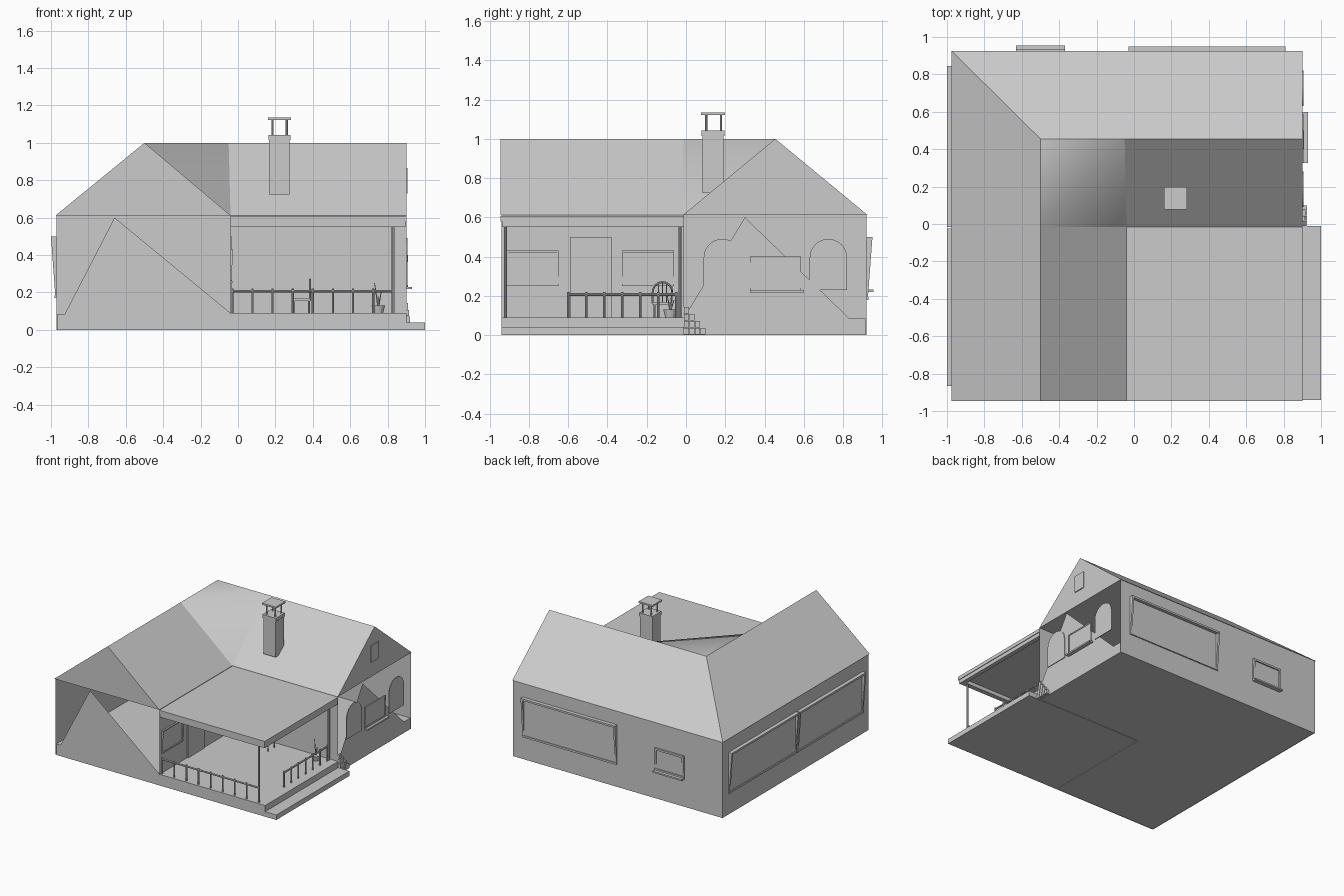
import bpy, bmesh, math
from mathutils import Vector

cube = bpy.data.objects.get("Cube")
if cube:
    bpy.data.objects.remove(cube, do_unlink=True)

grey = bpy.data.materials.new("plain_grey")
grey.use_nodes = True
COLOUR = (0.6, 0.6, 0.6, 1)
grey.diffuse_color = COLOUR
grey.node_tree.nodes["Principled BSDF"].inputs["Base Color"].default_value = COLOUR


def mesh(name, verts, faces, smooth=False, fix=False):
    me = bpy.data.meshes.new(name)
    me.from_pydata(verts, [], faces)
    if fix:
        bm = bmesh.new()
        bm.from_mesh(me)
        bmesh.ops.recalc_face_normals(bm, faces=bm.faces)
        bm.to_mesh(me)
        bm.free()
    me.materials.append(grey)
    for p in me.polygons:
        p.use_smooth = smooth
    ob = bpy.data.objects.new(name, me)
    bpy.context.collection.objects.link(ob)
    return ob


def prism(name, outline, offset):
    """Extrude a closed outline along an offset vector."""
    n = len(outline)
    low = [Vector(p) for p in outline]
    faces = [list(range(n)), list(range(n, 2 * n))]
    faces += [[i, (i + 1) % n, (i + 1) % n + n, i + n] for i in range(n)]
    return mesh(name, low + [p + Vector(offset) for p in low], faces, fix=True)


def box(name, x, y, z):
    return prism(name, [(x[0], y[0], z[0]), (x[1], y[0], z[0]), (x[1], y[1], z[0]),
                        (x[0], y[1], z[0])], (0, 0, z[1] - z[0]))


def rod(name, a, b, r, r2=None, sides=8):
    a, b = Vector(a), Vector(b)
    bm = bmesh.new()
    bmesh.ops.create_cone(bm, cap_ends=True, segments=sides, radius1=r,
                          radius2=r if r2 is None else r2, depth=(b - a).length)
    me = bpy.data.meshes.new(name)
    bm.to_mesh(me)
    bm.free()
    me.materials.append(grey)
    ob = bpy.data.objects.new(name, me)
    ob.location = (a + b) / 2
    ob.rotation_euler = (b - a).to_track_quat("Z", "Y").to_euler()
    bpy.context.collection.objects.link(ob)


def side_map(axis, pos, sign):
    """Map (along, height, outward) onto a wall."""
    if axis == "x":
        return lambda u, z, d: (pos + sign * d, u, z)
    return lambda u, z, d: (u, pos + sign * d, z)


def panel(name, at, u, z, depth):
    pts = [at(u[0], z[0], 0), at(u[1], z[0], 0), at(u[1], z[1], 0), at(u[0], z[1], 0)]
    prism(name, pts, Vector(at(0, 0, depth)) - Vector(at(0, 0, 0)))


def window(name, at, u, z, depth, bar=0.015):
    """Glass, sill, head and tapering cheeks."""
    panel(name + "_glass", at, u, z, 0.004)
    panel(name + "_sill", at, u, (z[0], z[0] + bar), 0.01)
    panel(name + "_head", at, u, (z[1] - bar, z[1]), depth)
    for start in (u[0], u[1] - bar):
        cheek = [at(start, z[0], 0), at(start, z[0], 0.006),
                 at(start, z[1], depth), at(start, z[1], 0)]
        prism(name + "_cheek", cheek, Vector(at(bar, 0, 0)) - Vector(at(0, 0, 0)))


# Roof: two wings, a hip at the back corner, and a folded patch in the valley
P = dict(A=(-.975, -.945, .612), B=(-.5, -.945, 1), C=(-.04, -.945, .612),
         D=(-.04, -.015, .612), E=(.9, -.015, .612), F=(.9, .455, 1),
         G=(.9, .925, .612), H=(-.975, .925, .612), J=(-.5, .455, 1),
         K=(-.5, -.015, 1), L=(-.05, .455, 1))


def lettered(name, faces, smooth=False):
    keys = sorted(P)
    used = [k for k in keys if k in "".join(faces)]
    mesh(name, [P[k] for k in used], [[used.index(c) for c in f] for f in faces], smooth)


lettered("roof", ["ABJKH"[:3] + "H", "BCDK", "DEFL", "GHJF", "ACB", "EGF", "AHGEDC"])
lettered("roof_valley", ["KDL", "KLJ"], True)

# Outer and porch walls; the front and side sheets are partly open
TOP = 0.612
walls = {
    "left_wall": [(-.97, .92, 0), (-.97, -.94, 0), (-.97, -.94, TOP), (-.97, .92, TOP)],
    "back_wall": [(.9, .92, 0), (-.97, .92, 0), (-.97, .92, TOP), (.9, .92, TOP)],
    "front_wall": [(-.97, -.94, 0), (-.04, -.94, 0), (-.04, -.94, .09), (-.66, -.94, .6)],
    "side_wall": [(.9, -.01, 0), (.9, .92, 0), (.9, .3, .6), (.9, -.01, .09)],
    "porch_left_wall": [(-.04, -.94, 0), (-.04, -.01, 0), (-.04, -.01, TOP), (-.04, -.94, TOP)],
    "porch_back_wall": [(-.04, -.01, 0), (.9, -.01, 0), (.9, -.01, TOP), (-.04, -.01, TOP)],
}
for name, pts in walls.items():
    mesh(name, pts, [[0, 1, 2, 3]])

# Floors, step and porch roof
box("house_floor", (-.965, .895), (-.005, .915), (0, .085))
box("wing_floor", (-.965, -.045), (-.935, -.005), (0, .085))
box("porch_floor", (-.04, .9), (-.94, -.01), (0, .09))
box("porch_step", (.9, 1), (-.94, -.01), (0, .04))
box("porch_roof", (-.04, .9), (-.945, -.01), (.58, .608))
box("porch_beam_front", (-.04, .895), (-.938, -.9), (.55, .58))
box("porch_beam_side", (.86, .895), (-.938, -.01), (.55, .58))

# Windows on the outer walls
left, back = side_map("x", -.97, -1), side_map("y", .92, 1)
right, porch = side_map("x", .9, 1), side_map("x", -.04, 1)
window("left_front_window", left, (-.865, -.025), (.17, .5), .03)
window("left_back_window", left, (-.015, .845), (.17, .5), .03)
window("back_long_window", back, (-.03, .81), (.18, .5), .03)
window("back_small_window", back, (-.63, -.37), (.23, .41), .015)
panel("back_small_sill", back, (-.63, -.37), (.22, .232), .035)

# Side wall: arched windows, middle window with sill, attic window
for y in (.185, .725):
    arch = [right(y - .095, .23, 0), right(y + .095, .23, 0)]
    for i in range(13):
        a = math.pi * i / 12
        arch.append(right(y + .095 * math.cos(a), .395 + .095 * math.sin(a), 0))
    prism("arched_window", arch, (.006, 0, 0))
window("side_middle_window", right, (.325, .585), (.23, .4), .008, .01)
panel("side_sill", right, (.325, .6), (.218, .23), .03)
panel("attic_window", right, (.4, .5), (.73, .865), .007)

# Porch door and windows
panel("porch_door", porch, (-.59, -.38), (.09, .5), .008)
window("porch_window_front", porch, (-.915, -.65), (.25, .43), .012, .01)
window("porch_window_back", porch, (-.325, -.06), (.25, .43), .012, .01)

# Posts and railings
for y in (-.92, -.03):
    rod("porch_post", (.83, y, .09), (.83, y, .56), .008)


def railing(name, a, b, count):
    a, b = Vector(a), Vector(b)
    rod(name + "_rail", a, b, .007)
    for i in range(count):
        p = a.lerp(b, i / (count - 1))
        rod(name + "_baluster", (p.x, p.y, .09), (p.x, p.y, .22), .006)


railing("front", (-.03, -.92, .207), (.83, -.92, .207), 9)
railing("side", (.83, -.6, .207), (.83, -.05, .207), 7)

# Chimney with a capped flue
box("chimney_stack", (.167, .275), (.085, .19), (.725, 1.02))
box("chimney_collar", (.162, .281), (.08, .195), (1.015, 1.043))
for x in (.185, .26):
    for y in (.103, .178):
        rod("chimney_cap_leg", (x, y, 1.04), (x, y, 1.125), .006)
box("chimney_cap", (.16, .283), (.077, .198), (1.122, 1.135))

# Porch chair with a hooped back
box("chair_seat", (.29, .39), (-.17, -.07), (.155, .167))
for x in (.3, .38):
    for y in (-.16, -.08):
        rod("chair_leg", (x, y, .09), (x, y, .16), .005)
hoop = [(.385, -.12 + .05 * math.cos(math.pi * i / 8), .22 + .05 * math.sin(math.pi * i / 8))
        for i in range(9)]
hoop = [(.385, -.07, .16)] + hoop + [(.385, -.17, .16)]
for a, b in zip(hoop, hoop[1:]):
    rod("chair_back_hoop", a, b, .005, sides=6)
for y in (-.14, -.12, -.1):
    rod("chair_back_slat", (.385, y, .16), (.385, y, .265), .003, sides=6)

# Potted plant
rod("plant_pot", (.75, -.08, .09), (.75, -.08, .13), .026, .036, 12)
for dx, dy, top in ((-.02, .01, .25), (.015, -.015, .2), (0, .02, .18)):
    rod("plant_stem", (.75, -.08, .12), (.75 + dx, -.08 + dy, top), .005, .002, 5)

# Stones stacked at the house corner
for row in range(4):
    for col in range(4 - row):
        y = -.01 + .028 * col
        z = .002 + .036 * row
        box("corner_stone", (.895, .925 - .005 * row), (y, y + .025), (z, z + .033))
